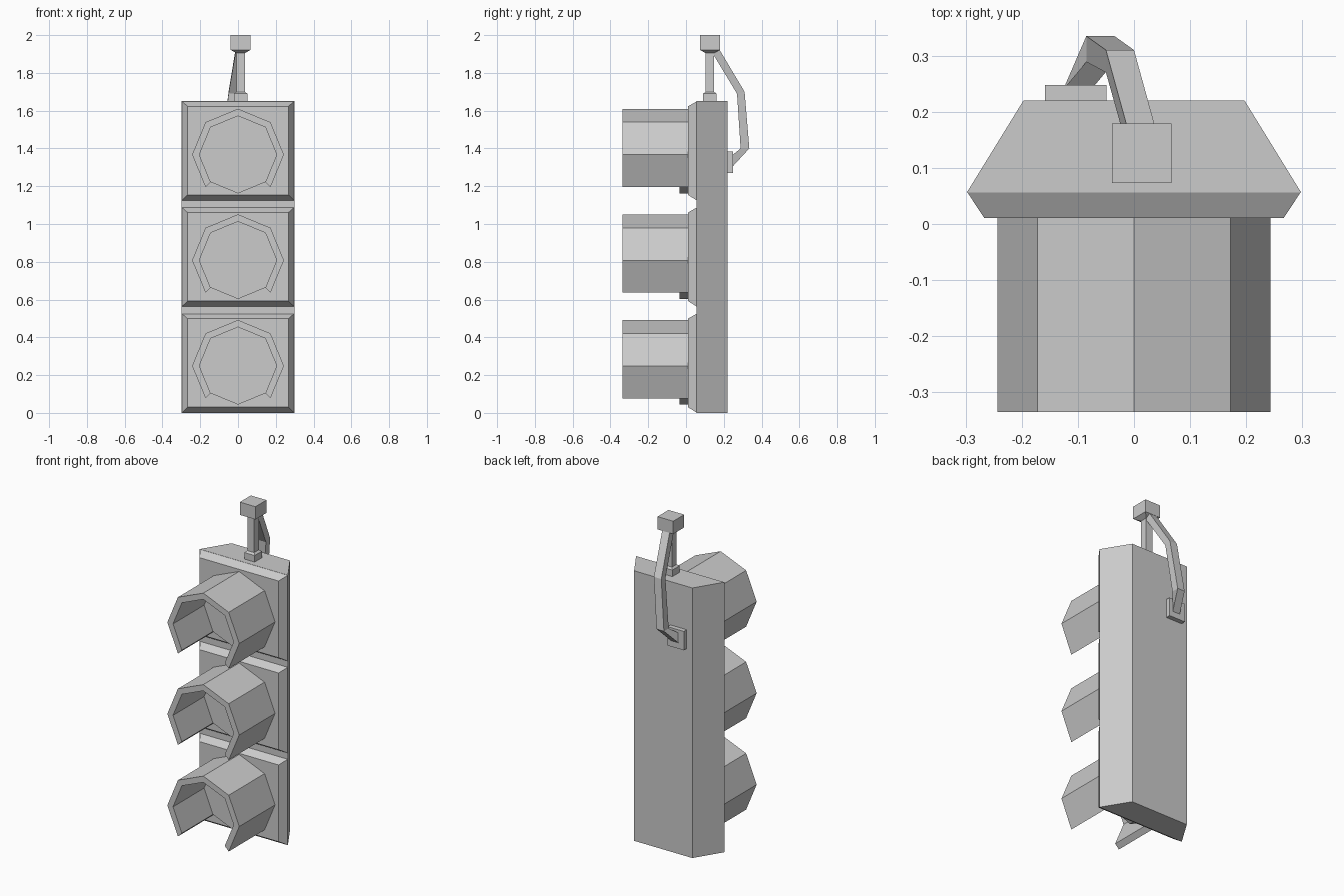
import bpy, bmesh, math

if "Cube" in bpy.data.objects:
    bpy.data.objects.remove(bpy.data.objects["Cube"])


def loft(name, rings, closed=True):
    """Skin a list of equal-length point rings and cap both ends."""
    bm = bmesh.new()
    vs = [[bm.verts.new(p) for p in r] for r in rings]
    n = len(rings[0])
    for a, b in zip(vs, vs[1:]):
        for i in range(n):
            j = (i + 1) % n
            bm.faces.new((a[i], a[j], b[j], b[i]))
    bm.faces.new(vs[0][::-1])
    bm.faces.new(vs[-1])
    bmesh.ops.recalc_face_normals(bm, faces=bm.faces[:])
    me = bpy.data.meshes.new(name)
    bm.to_mesh(me)
    bm.free()
    ob = bpy.data.objects.new(name, me)
    bpy.context.collection.objects.link(ob)
    return ob


def rect_xy(cx, cy, hx, hy, z):
    return [(cx - hx, cy - hy, z), (cx + hx, cy - hy, z),
            (cx + hx, cy + hy, z), (cx - hx, cy + hy, z)]


def rect_xz(hx, z0, z1, y, cx=0):
    return [(cx - hx, y, z0), (cx + hx, y, z0), (cx + hx, y, z1), (cx - hx, y, z1)]


def polar(r, deg, y, cz):
    a = math.radians(deg)
    return (r * math.cos(a), y, cz + r * math.sin(a))


# Housing: trapezoid profile extruded upward
profile = [(-0.298, 0.056), (0.298, 0.056), (0.197, 0.22), (-0.197, 0.22)]
loft("housing", [[(x, y, z) for x, y in profile] for z in (0, 1.65)])

R_OUT, R_IN = 0.243, 0.205
for i, label in enumerate(("lower", "middle", "upper")):
    z0 = 0.562 * i
    z1 = z0 + 0.526
    cz = 0.249 + 0.559 * i

    # Door panel with chamfered rim
    loft(label + "_door", [rect_xz(0.298, z0, z1, 0.058),
                           rect_xz(0.267, z0 + 0.03, z1 - 0.027, 0.011)])

    # Octagonal lens
    loft(label + "_lens", [[polar(R_IN, 45 * k, y, cz) for k in range(8)]
                           for y in (0.02, -0.035)])

    # Hood: octagonal shell left open at the bottom
    loft(label + "_hood", [[polar(R_OUT, d, -0.335, cz), polar(R_IN, d, -0.335, cz),
                            polar(R_IN, d, 0.012, cz), polar(R_OUT, d, 0.012, cz)]
                           for d in range(-45, 226, 45)])

# Mounting post: base, shaft and top block in one stepped column
PX, PY = 0.014, 0.126
steps = [(0.035, 1.64), (0.035, 1.69), (0.023, 1.70), (0.023, 1.905),
         (0.053, 1.922), (0.053, 2.0)]
loft("mount_post", [rect_xy(PX, PY, h, h, z) for h, z in steps])

# Rear plate
loft("rear_plate", [rect_xz(0.055, 1.27, 1.385, y, -0.104) for y in (0.215, 0.248)])

# Cable arm: x centre, outer (y, z), inner (y, z) at each bend
arm = [(0.012, (0.176, 1.925), (0.138, 1.908)),
       (-0.025, (0.310, 1.70), (0.270, 1.69)),
       (-0.060, (0.335, 1.40), (0.289, 1.40)),
       (-0.101, (0.240, 1.297), (0.240, 1.36))]
W = 0.025
loft("cable_arm", [[(x - W, *o), (x + W, *o), (x + W, *n), (x - W, *n)]
                   for x, o, n in arm])
